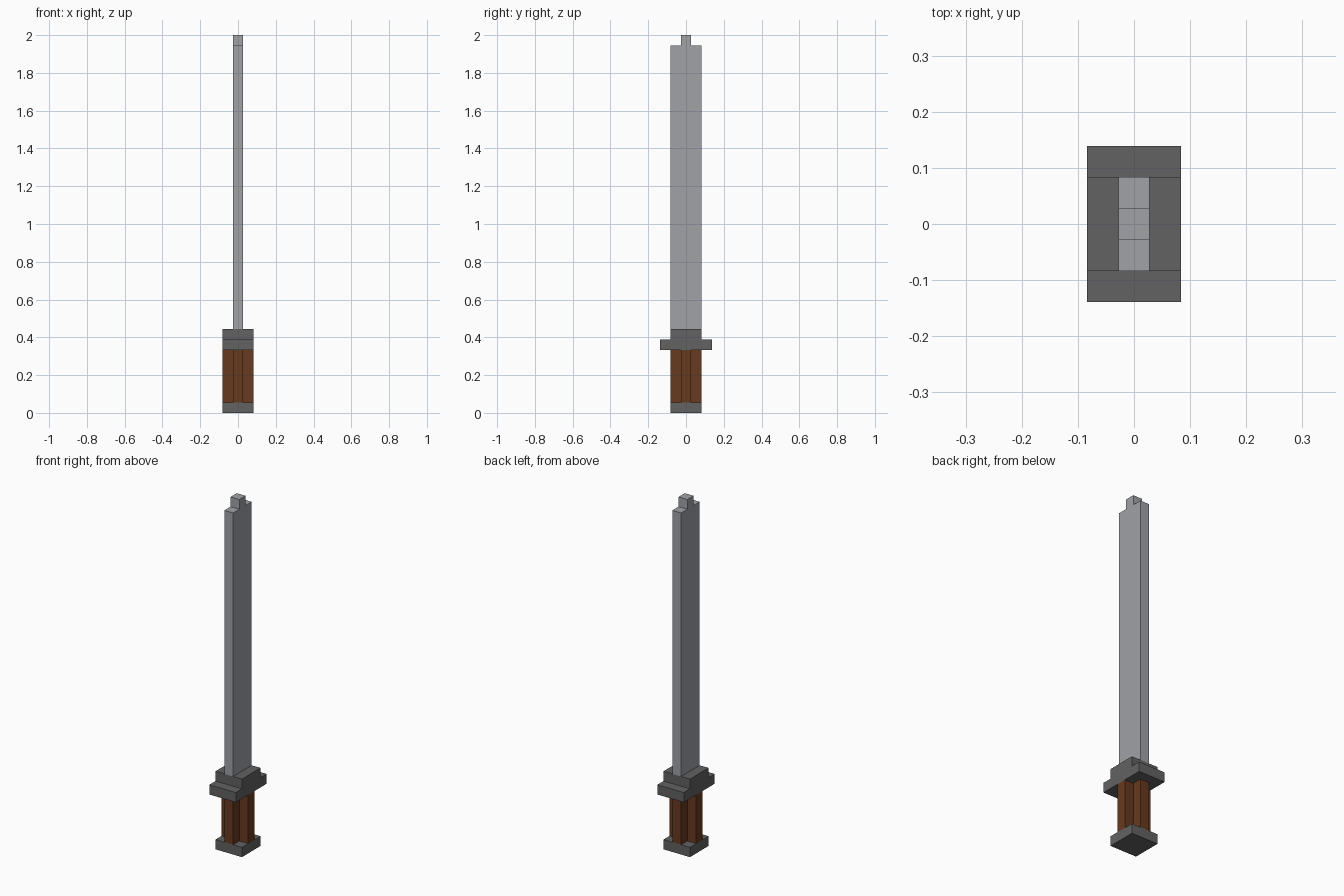
import bpy
import bmesh
from mathutils import Vector

if "Cube" in bpy.data.objects:
    bpy.data.objects.remove(bpy.data.objects["Cube"], do_unlink=True)

U = 2 / 36  # one block


def material(name, rgb):
    mat = bpy.data.materials.new(name)
    mat.use_nodes = True
    mat.diffuse_color = (*rgb, 1)
    mat.node_tree.nodes["Principled BSDF"].inputs["Base Color"].default_value = (*rgb, 1)
    return mat


steel = material("steel grey", (0.35, 0.36, 0.385))
iron = material("dark iron", (0.122, 0.122, 0.125))
wood = material("brown wood", (0.136, 0.042, 0.014))


def prism(name, points, depth, mat):
    """Extrude an outline given in blocks along the depth vector."""
    bm = bmesh.new()
    face = bm.faces.new([bm.verts.new(Vector(p) * U) for p in points])
    top = bmesh.ops.extrude_face_region(bm, geom=[face])["geom"]
    moved = [v for v in top if isinstance(v, bmesh.types.BMVert)]
    bmesh.ops.translate(bm, verts=moved, vec=Vector(depth) * U)
    bmesh.ops.recalc_face_normals(bm, faces=bm.faces)
    mesh = bpy.data.meshes.new(name)
    bm.to_mesh(mesh)
    bm.free()
    mesh.materials.append(mat)
    obj = bpy.data.objects.new(name, mesh)
    bpy.context.collection.objects.link(obj)


def stepped(name, half_outline, thickness, mat):
    """Mirror a (y, z) half outline and extrude it across x."""
    outline = half_outline + [(-y, z) for y, z in reversed(half_outline)]
    prism(name, [(-thickness / 2, y, z) for y, z in outline], (thickness, 0, 0), mat)


# Square pommel
stepped("pommel", [(1.5, 0), (1.5, 1)], 3, iron)

# Grip with a cross-shaped section
quarter = [(1.5, 0.5), (0.5, 0.5), (0.5, 1.5)]
cross = []
for turn in range(4):
    cross += [(x, y, 1) for x, y in quarter]
    quarter = [(-y, x) for x, y in quarter]
prism("grip", cross, (0, 0, 5), wood)

# Stepped guard
stepped("guard", [(2.5, 6), (2.5, 7), (1.5, 7), (1.5, 8)], 3, iron)

# Blade with a narrow tip
stepped("blade", [(1.5, 8), (1.5, 35), (0.5, 35), (0.5, 36)], 1, steel)
